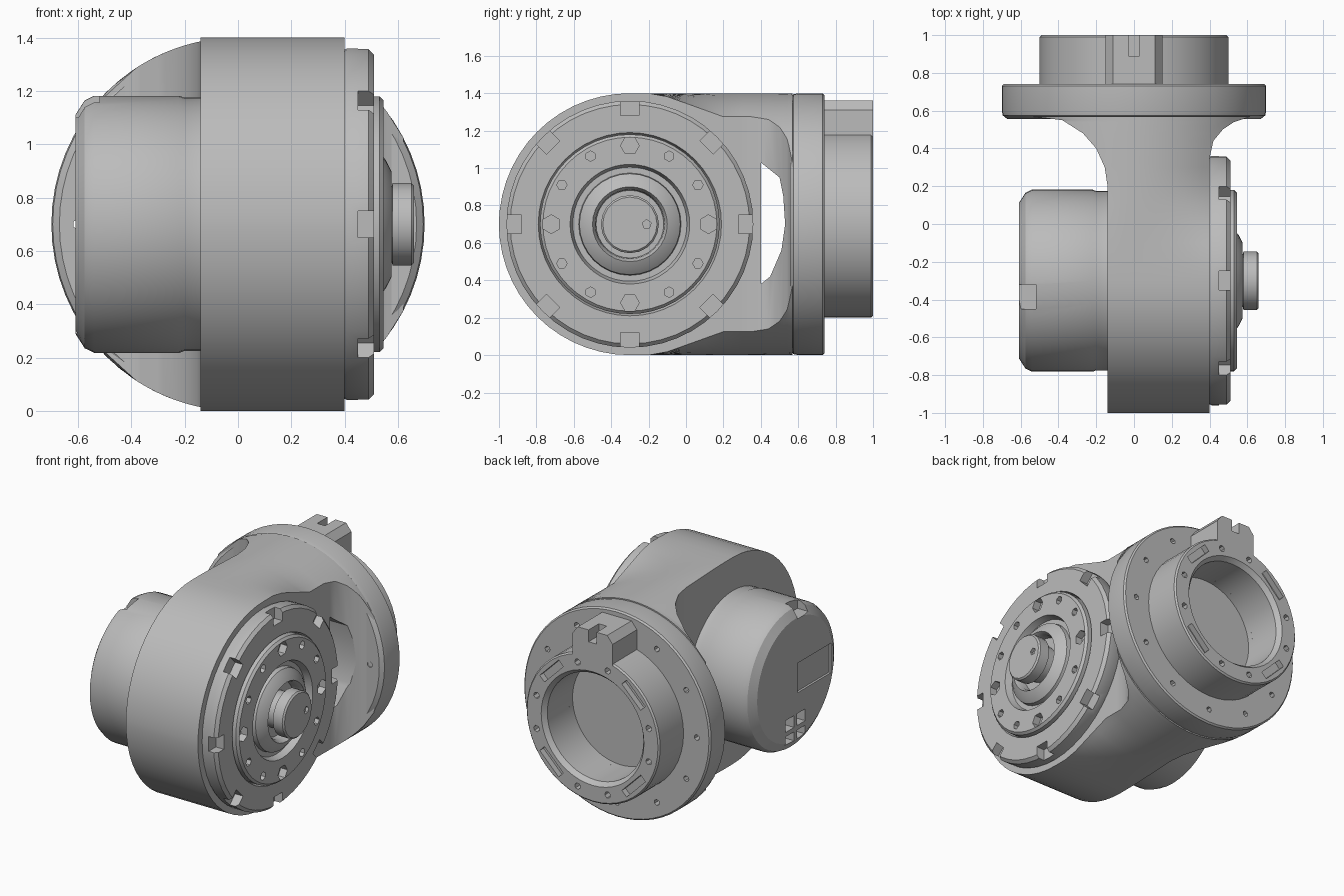
import bpy, bmesh
from math import sin, cos, pi, sqrt, radians
from mathutils import Matrix, Vector

if "Cube" in bpy.data.objects:
    bpy.data.objects.remove(bpy.data.objects["Cube"])

grey = bpy.data.materials.new("housing grey")
grey.use_nodes = True
grey.diffuse_color = (0.5, 0.5, 0.5, 1)
grey.node_tree.nodes["Principled BSDF"].inputs["Base Color"].default_value = (0.5, 0.5, 0.5, 1)

JOINT = Vector((0, -0.3, 0.7))    # rotation axis along x
MOUNT = Vector((0, 0, 0.7))       # mounting axis along y


def finish(name, bm):
    bmesh.ops.remove_doubles(bm, verts=bm.verts, dist=0.0002)
    bmesh.ops.recalc_face_normals(bm, faces=bm.faces)
    mesh = bpy.data.meshes.new(name)
    bm.to_mesh(mesh)
    bm.free()
    mesh.materials.append(grey)
    obj = bpy.data.objects.new(name, mesh)
    bpy.context.collection.objects.link(obj)
    return obj


def select(obj):
    bpy.ops.object.select_all(action='DESELECT')
    obj.select_set(True)
    bpy.context.view_layer.objects.active = obj


def skin(bm, rings, cyclic=False):
    """Join neighbouring vertex rings with quads."""
    pairs = list(zip(rings, rings[1:]))
    if cyclic:
        pairs.append((rings[-1], rings[0]))
    for a, b in pairs:
        n = len(a)
        for i in range(n):
            bm.faces.new((a[i], a[(i + 1) % n], b[(i + 1) % n], b[i]))


def lathe(name, profile, axis, centre, segments=48, cyclic=False):
    """Spin (position, radius) points about the x or y axis."""
    bm = bmesh.new()
    rings = []
    for p, r in profile:
        ring = []
        for i in range(segments):
            a = 2 * pi * i / segments
            u, v = max(r, 0.00001) * cos(a), max(r, 0.00001) * sin(a)
            co = Vector((p, u, v)) if axis == 'X' else Vector((u, p, v))
            ring.append(bm.verts.new(co + centre * Vector((axis != 'X', axis != 'Y', 1))))
        rings.append(ring)
    skin(bm, rings, cyclic)
    return finish(name, bm)


def around(axis, centre, pos, radius, angle):
    """Matrix of a spot on a bolt circle, local z along the axis, local x outward."""
    a = radians(angle)
    if axis == 'X':
        out, along = Vector((0, sin(a), cos(a))), Vector((1, 0, 0))
        base = Vector((pos, centre.y, centre.z))
    else:
        out, along = Vector((sin(a), 0, cos(a))), Vector((0, 1, 0))
        base = Vector((centre.x, pos, centre.z))
    side = along.cross(out)
    m = Matrix((out, side, along)).transposed().to_4x4()
    m.translation = base + out * radius
    return m


def hole(bm, m, radius, depth, sides=6):
    bmesh.ops.create_cone(bm, cap_ends=True, segments=sides, radius1=radius,
                          radius2=radius, depth=depth, matrix=m)


def box(bm, m, size):
    bmesh.ops.create_cube(bm, size=1, matrix=m @ Matrix.Diagonal((*size, 1)))


def carve(obj, bm):
    cutter = finish("cutter", bm)
    cutter.hide_render = True
    mod = obj.modifiers.new("carve", 'BOOLEAN')
    mod.operation, mod.solver, mod.object = 'DIFFERENCE', 'EXACT', cutter
    select(obj)
    bpy.ops.object.modifier_apply(modifier=mod.name)
    bpy.data.objects.remove(cutter)


def interp(points, y):
    for (y0, v0), (y1, v1) in zip(points, points[1:]):
        if y <= y1:
            return v0 + (v1 - v0) * max(0, (y - y0) / (y1 - y0))
    return points[-1][1]


# Housing: rounded slab lofted into the round mounting flange
LEFT = [(0.2, -.14), (0.3, -.155), (0.4, -.2), (0.48, -.27), (0.55, -.38), (0.57, -.55)]
RIGHT = [(0.35, .4), (0.44, .42), (0.5, .47), (0.54, .53), (0.57, .62)]
stations = [-0.3 - 0.7 * cos(pi / 2 * i / 14) for i in range(15)]
stations += [-0.2, -0.1, 0, 0.1, 0.2, 0.3, 0.35, 0.4, 0.44, 0.48, 0.5, 0.52, 0.54, 0.55, 0.57]
bm = bmesh.new()
rings = []
for y in stations:
    half = sqrt(max(0.0, 0.49 - (y + 0.3) ** 2)) if y < -0.3 else 0.7
    half = max(half, 0.02)
    t = min(1, max(0, (y + 0.15) / 0.35))
    x0, x1 = interp(LEFT, y), interp(RIGHT, y)
    xs = [x0 + (x1 - x0) * i / 16 for i in range(17)]
    hs = [half * (1 - t) + t * min(half, sqrt(0.49 - x * x)) for x in xs]
    top = [bm.verts.new((x, y, 0.7 + h)) for x, h in zip(xs, hs)]
    low = [bm.verts.new((x, y, 0.7 - h)) for x, h in zip(xs, hs)]
    rings.append(top + low[::-1])
skin(bm, rings)
bm.faces.new(rings[0])
bm.faces.new(rings[-1])
housing = finish("housing", bm)

# Through slot beside the flange
bm = bmesh.new()
outline = [(0.4, 0.38), (0.45, 0.42), (0.51, 0.56), (0.53, 0.7), (0.52, 0.85), (0.5, 0.95), (0.4, 1.03)]
skin(bm, [[bm.verts.new((x, y, z)) for y, z in outline] for x in (-0.8, 0.8)])
bmesh.ops.holes_fill(bm, edges=bm.edges)
carve(housing, bm)

# Mounting flange with bolt circle
flange = lathe("mounting_flange", [(.555, 0), (.555, .67), (.575, .695), (.6, .7), (.73, .7),
               (.74, .69), (.74, .36), (.7, .36), (.7, 0)], 'Y', MOUNT, 64)
bm = bmesh.new()
for k in range(12):
    hole(bm, around('Y', MOUNT, 0.65, 0.6, 30 * k), 0.02, 0.3)
carve(flange, bm)

# Mounting collar with paired holes and diagonal slots
collar = lathe("mounting_collar", [(.73, .5), (.99, .5), (1, .49), (1, .385), (.97, .36), (.73, .36)],
               'Y', MOUNT, 48, True)
bm = bmesh.new()
for k in range(4):
    for d in (-15, 15):
        hole(bm, around('Y', MOUNT, 1.0, 0.435, 90 * k + d), 0.022, 0.1)
    box(bm, around('Y', MOUNT, 1.0, 0.435, 90 * k + 45), (0.05, 0.2, 0.08))
carve(collar, bm)

# Locating key with notch
bm = bmesh.new()
key = [(-.15, 1.14), (.15, 1.14), (.15, 1.31), (.11, 1.36), (-.11, 1.36), (-.15, 1.31)]
skin(bm, [[bm.verts.new((x, y, z)) for x, z in key] for y in (0.735, 1.0)])
bmesh.ops.holes_fill(bm, edges=bm.edges)
locating_key = finish("locating_key", bm)
bm = bmesh.new()
box(bm, Matrix.Translation((0, 0.95, 1.34)), (0.06, 0.12, 0.12))
carve(locating_key, bm)

# Motor cover with sockets and a service panel
motor = lathe("motor_cover", [(-.13, 0), (-.13, .475), (-.2, .475), (-.22, .482), (-.54, .482),
              (-.575, .465), (-.61, .41), (-.61, 0)], 'X', JOINT)
bm = bmesh.new()
box(bm, Matrix.Translation((-.61, -.5, .7)), (0.03, 0.36, 0.2))
for y in (-0.36, -0.24):
    box(bm, Matrix.Translation((-.6, y, .42)), (0.12, 0.09, 0.08))
    box(bm, Matrix.Translation((-.6, y, .32)), (0.12, 0.09, 0.06))
box(bm, Matrix.Translation((-.57, -.385, 1.16)), (0.1, 0.13, 0.12))
carve(motor, bm)

# Castellated output ring
ring = lathe("output_ring", [(.39, .45), (.39, .65), (.41, .66), (.49, .66), (.51, .64),
             (.51, .49), (.48, .48), (.48, .45)], 'X', JOINT, 48, True)
bm = bmesh.new()
for k in range(8):
    box(bm, around('X', JOINT, 0.5, 0.64, 45 * k), (0.12, 0.1, 0.1))
carve(ring, bm)

# Output disc with alternating large and small bolt holes
disc = lathe("output_disc", [(.39, 0), (.39, .48), (.53, .48), (.545, .465), (.545, .32),
             (.5, .305), (.5, 0)], 'X', JOINT)
bm = bmesh.new()
for k in range(12):
    large = k % 3 == 0
    hole(bm, around('X', JOINT, 0.54, 0.42, 30 * k), 0.05 if large else 0.028, 0.09)
carve(disc, bm)

# Stepped hub and centre cap
lathe("hub_ring", [(.49, .275), (.53, .27), (.555, .24), (.575, .2), (.55, .185), (.49, .18)],
      'X', JOINT, 32, True)
cap = lathe("centre_cap", [(.49, 0), (.49, .12), (.57, .12), (.58, .155), (.65, .155),
            (.66, .145), (.66, 0)], 'X', JOINT, 20)
bm = bmesh.new()
hole(bm, around('X', JOINT, 0.66, 0.09, 90), 0.025, 0.04, 5)
carve(cap, bm)

# Smooth curved surfaces and keep the edges crisp
for obj in list(bpy.context.collection.objects):
    if obj.type == 'MESH' and obj.data.materials and obj.data.materials[0] == grey:
        select(obj)
        bpy.ops.object.shade_smooth_by_angle(angle=radians(28))
